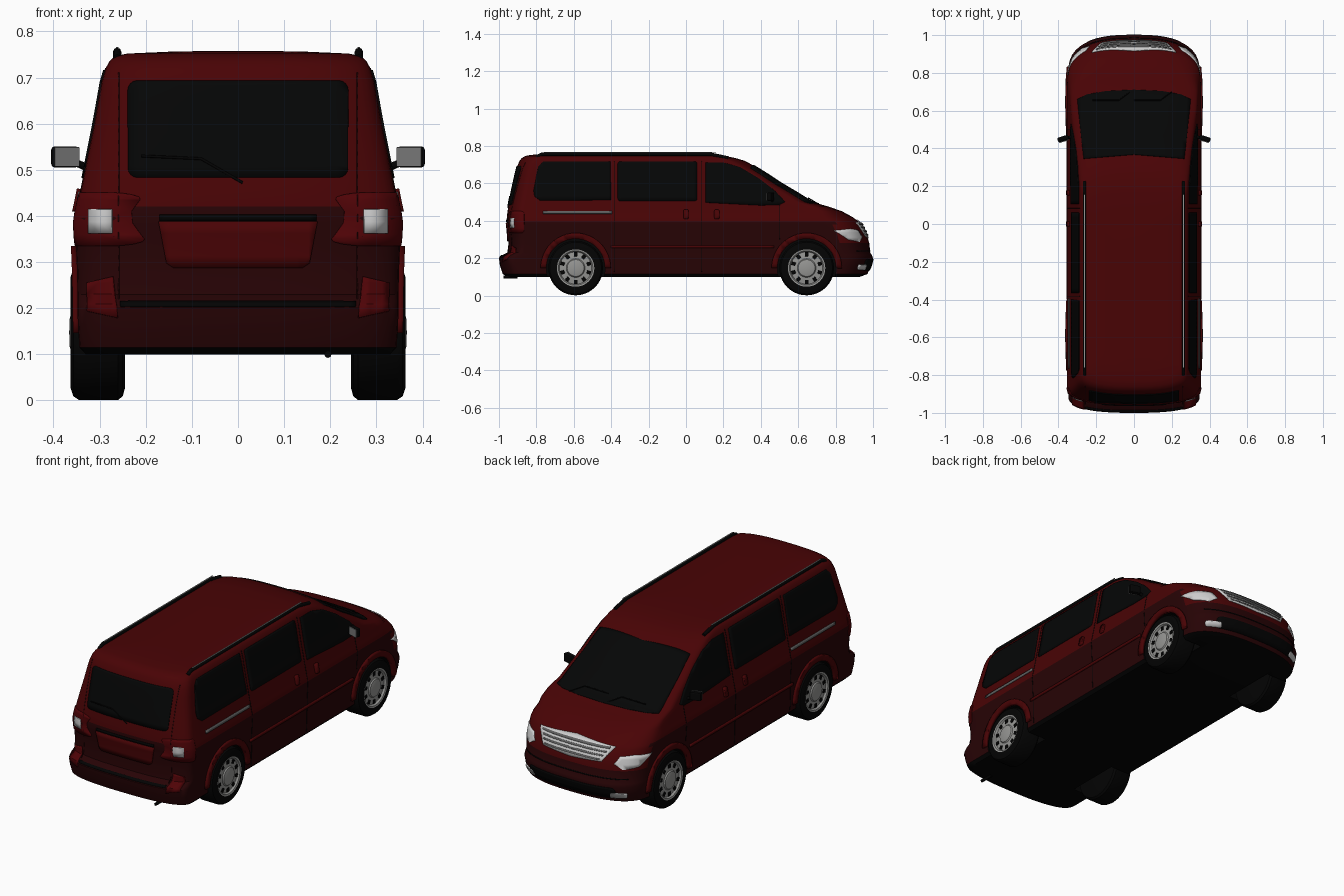
import bpy, bmesh, math
from mathutils import Vector
from mathutils.bvhtree import BVHTree

if "Cube" in bpy.data.objects:
    bpy.data.objects.remove(bpy.data.objects["Cube"])


def material(name, r, g, b):
    m = bpy.data.materials.new(name)
    m.use_nodes = True
    m.diffuse_color = (r, g, b, 1)
    m.node_tree.nodes["Principled BSDF"].inputs["Base Color"].default_value = (r, g, b, 1)
    return m


RED = material("dark red paint", .066, .001, .0015)
DEEP = material("deep red lower paint", .02, .001, .0015)
BLACK = material("black rubber", .001, .001, .001)
GLASS = material("tinted glass", .0015, .0018, .0018)
CHROME = material("chrome", .62, .62, .62)
RIM = material("rim grey", .3, .3, .29)
GREY = material("trim grey", .12, .12, .12)
MIRROR = material("mirror glass", .18, .18, .18)
LAMP = material("lamp red", .078, .001, .002)


def finish(name, bm, mats, angle=40):
    bmesh.ops.recalc_face_normals(bm, faces=bm.faces)
    me = bpy.data.meshes.new(name)
    bm.to_mesh(me)
    bm.free()
    ob = bpy.data.objects.new(name, me)
    bpy.context.collection.objects.link(ob)
    for m in mats:
        me.materials.append(m)
    smooth(ob, angle)
    return ob


def smooth(ob, angle):
    bpy.ops.object.select_all(action="DESELECT")
    ob.select_set(True)
    bpy.context.view_layer.objects.active = ob
    bpy.ops.object.shade_smooth_by_angle(angle=math.radians(angle))


# Body shell: stacked plan outlines (height, half width, nose y, tail y)
LAYERS = [(.10, .33, .93, -.95), (.115, .344, .97, -.98), (.16, .347, .99, -.995),
          (.20, .348, 1.0, -1.0), (.215, .348, .995, -.985), (.23, .348, .985, -.955),
          (.28, .349, .98, -.949), (.33, .351, .965, -.952), (.38, .354, .94, -.957),
          (.395, .354, .925, -.959), (.42, .348, .89, -.958), (.45, .342, .835, -.954),
          (.475, .337, .765, -.95), (.50, .332, .675, -.945), (.55, .322, .595, -.935),
          (.60, .312, .51, -.924), (.65, .303, .435, -.913), (.69, .296, .37, -.903),
          (.72, .287, .315, -.89), (.735, .279, .265, -.878), (.746, .268, .21, -.86),
          (.752, .24, .15, -.83), (.756, .15, .05, -.76), (.758, .05, -.1, -.6)]
SIDE_STEPS, CORNER_STEPS, POWER = 24, 12, 2.6


def outline(z, w, nose, tail):
    cn = .2 if z < .44 else .14 if z < .46 else .1
    ct = .09
    quarter = [i / CORNER_STEPS * math.pi / 2 for i in range(CORNER_STEPS + 1)]
    arc = [(math.cos(t) ** (2 / POWER), math.sin(t) ** (2 / POWER)) for t in quarter[:-1]] + [(0, 1)]
    half = [(w * a, tail + ct - ct * b) for a, b in reversed(arc)]
    y0, y1 = tail + ct, nose - cn
    half += [(w, y0 + (y1 - y0) * i / SIDE_STEPS) for i in range(1, SIDE_STEPS)]
    half += [(w * a, y1 + cn * b) for a, b in arc]
    return half + [(-x, y) for x, y in reversed(half[1:-1])]


bm = bmesh.new()
rings = [[bm.verts.new((x, y, row[0])) for x, y in outline(*row)] for row in LAYERS]
for lo, hi in zip(rings, rings[1:]):
    for i in range(len(lo)):
        j = (i + 1) % len(lo)
        bm.faces.new((lo[i], lo[j], hi[j], hi[i]))
bm.faces.new(rings[0])
bm.faces.new(rings[-1])
body = finish("body", bm, [RED, BLACK, DEEP], 35)
surface = BVHTree.FromObject(body, bpy.context.evaluated_depsgraph_get())

# Wheel arches cut from the shell
AXLES, HUB_Z, ARCH = (-.59, .645), .147, .157
for s in (1, -1):
    for y in AXLES:
        bpy.ops.mesh.primitive_cylinder_add(vertices=48, radius=ARCH, depth=.3,
                                            location=(s * .37, y, HUB_Z), rotation=(0, math.pi / 2, 0))
        cutter = bpy.context.object
        cutter.hide_render = True
        mod = body.modifiers.new("arch", "BOOLEAN")
        mod.operation, mod.object, mod.solver = "DIFFERENCE", cutter, "EXACT"
        bpy.context.view_layer.objects.active = body
        bpy.ops.object.modifier_apply(modifier=mod.name)
        bpy.data.objects.remove(cutter)

# Black underside and arches, deep red below the waistline
for f in body.data.polygons:
    c = f.center
    in_arch = abs(c.x) > .2 and any(math.hypot(c.y - y, c.z - HUB_Z) < ARCH + .001 for y in AXLES)
    waist = .28 if c.y > .8 else .42 if c.y < -.9 and abs(c.x) < .262 else .395
    if in_arch or (f.normal.z < -.5 and c.z < .12):
        f.material_index = 1
    else:
        f.material_index = 2 if c.z < waist else 0
smooth(body, 35)

# Plates wrapped onto the shell: each frame gives a start point and a ray direction
FRAMES = {
    "left": lambda a, b: ((2, a, b), (-1, 0, 0)),
    "right": lambda a, b: ((-2, a, b), (1, 0, 0)),
    "nose": lambda a, b: ((a, 2, b), (0, -1, 0)),
    "tail": lambda a, b: ((a, -2, b), (0, 1, 0)),
    "top": lambda a, b: ((a, b, 2), (0, 0, -1)),
    "left corner": lambda a, b: ((2 - a * .707, 2 + a * .707, b), (-.707, -.707, 0)),
    "right corner": lambda a, b: ((a * .707 - 2, 2 + a * .707, b), (.707, -.707, 0)),
}


def plate(name, frame, points, mat, lift=.004, step=.025):
    bm = bmesh.new()
    bm.faces.new([bm.verts.new((a, b, 0)) for a, b in points])
    for axis in (0, 1):
        n = Vector((1 - axis, axis, 0))
        vals = [p[axis] for p in points]
        v = min(vals) + step
        while v < max(vals):
            bmesh.ops.bisect_plane(bm, geom=bm.verts[:] + bm.edges[:] + bm.faces[:],
                                   plane_co=n * v, plane_no=n)
            v += step
    lost = []
    for v in bm.verts:
        start, ray = map(Vector, FRAMES[frame](v.co.x, v.co.y))
        hit = surface.ray_cast(start, ray)
        if hit[0] is None:
            lost.append(v)
        else:
            v.co = hit[0] + hit[1] * lift * (1 if hit[1].dot(ray) < 0 else -1)
    bmesh.ops.delete(bm, geom=lost, context="VERTS")
    ob = finish(name, bm, [mat])
    # face outward, then give the plate depth down to the shell
    _, ray = FRAMES[frame](0, 0)
    if sum(f.normal.dot(Vector(ray)) for f in ob.data.polygons) > 0:
        ob.data.flip_normals()
    mod = ob.modifiers.new("depth", "SOLIDIFY")
    mod.thickness, mod.offset = lift + .002, -1


def rect(a0, b0, a1, b1):
    return [(a0, b0), (a1, b0), (a1, b1), (a0, b1)]


def rounded(a0, b0, a1, b1, r):
    pts = []
    for k, (a, b) in enumerate(((a1 - r, b1 - r), (a0 + r, b1 - r), (a0 + r, b0 + r), (a1 - r, b0 + r))):
        pts += [(a + r * math.cos((k + i / 4) * math.pi / 2), b + r * math.sin((k + i / 4) * math.pi / 2))
                for i in range(5)]
    return pts


def mirrored(points):
    return points + [(-a, b) for a, b in reversed(points) if a]


def box(name, loc, size, mat, rot=(0, 0, 0), bevel=.004):
    bpy.ops.mesh.primitive_cube_add(size=1, location=loc, rotation=rot)
    ob = bpy.context.object
    ob.name = name
    ob.scale = size
    bpy.ops.object.transform_apply(location=False, rotation=False)
    ob.data.materials.append(mat)
    mod = ob.modifiers.new("bevel", "BEVEL")
    mod.width, mod.segments = bevel, 2


def rod(name, pts, radius, mat):
    cu = bpy.data.curves.new(name, "CURVE")
    cu.dimensions, cu.bevel_depth, cu.bevel_resolution, cu.use_fill_caps = "3D", radius, 2, True
    sp = cu.splines.new("POLY")
    sp.points.add(len(pts) - 1)
    for p, co in zip(sp.points, pts):
        p.co = (*co, 1)
    cu.materials.append(mat)
    bpy.context.collection.objects.link(bpy.data.objects.new(name, cu))


# Windscreen, rear glass and tail details
plate("windscreen", "top", mirrored([(0, .71), (.15, .703), (.25, .685), (.3, .66), (.266, .345), (0, .367)]), GLASS)
plate("rear_glass", "tail", rounded(-.238, .483, .238, .692, .02), GLASS)
plate("plate_recess", "tail", rect(-.17, .39, .17, .403), BLACK)
plate("plate_panel", "tail", mirrored([(0, .288), (.14, .288), (.155, .298), (.172, .388), (0, .388)]), RED, .006)
plate("tailgate_gap", "tail", rect(-.255, .203, .255, .214), BLACK, .003)
for s in (1, -1):
    plate("tailgate_seam", "tail", rect(s * .257, .22, s * .26, .71), DEEP, .001)
    plate("reverse_lamp", "tail", rect(s * .272, .363, s * .322, .414), CHROME, .006)
    plate("rear_reflector", "tail", [(s * .26, .18), (s * .325, .195), (s * .325, .255), (s * .27, .268)], LAMP, .006)
rod("rear_wiper", [(.01, -.953, .472), (-.08, -.944, .524), (-.21, -.944, .53)], .003, BLACK)
rod("exhaust", [(.195, -.9, .1), (.195, -.975, .1)], .008, BLACK)

# Nose: grille with slots, intake, wipers
plate("grille_frame", "nose", mirrored([(0, .402), (.222, .388), (.17, .315), (0, .305)]), CHROME, .005)
for i in range(4):
    z, w = .32 + i * .019, .162 + i * .013
    plate("grille_slot", "nose", mirrored([(0, z + .008), (w, z + .007), (w - .004, z), (0, z - .001)]), GREY, .008)
plate("lower_intake", "nose", rounded(-.25, .135, .25, .195, .02), BLACK)
plate("front_bumper_line", "nose", rect(-.3, .235, .3, .24), BLACK, .002)
for x in (-.02, .2):
    rod("front_wiper", [(x, .7, .494), (x - .06, .655, .521), (x - .2, .655, .519)], .003, BLACK)

# Parts on both flanks
FRONT_WINDOW = [(.105, .497), (.105, .71), (.2, .71), (.29, .685), (.39, .625), (.48, .555), (.53, .5), (.5, .485), (.4, .482)]
REAR_WINDOW = [(-.81, .53), (-.815, .56), (-.79, .69), (-.765, .715), (-.405, .715), (-.4, .51), (-.78, .508)]
for s, side in ((1, "left"), (-1, "right")):
    plate("front_window", side, FRONT_WINDOW, GLASS)
    plate("middle_window", side, rounded(-.365, .506, .06, .716, .012), GLASS)
    plate("rear_side_window", side, REAR_WINDOW, GLASS)
    plate("slide_rail", side, rect(-.765, .437, -.395, .452), GREY, .005)
    plate("side_moulding", side, rect(-.4, .255, .47, .268), RED, .008)
    plate("tail_lamp", side, rounded(-.945, .335, -.865, .45, .015), LAMP, .004)
    for y in (-.385, .083):
        plate("door_seam", side, rect(y, .125, y + .003, .72), BLACK, .001)
    plate("front_door_seam", side, rect(.5, .3, .503, .48), BLACK, .001)
    for y in (0, .165):
        plate("door_handle", side, rounded(y - .014, .408, y + .014, .458, .008), RED, .009)
    for y in AXLES:
        arcs = [[(y + r * math.cos(math.pi * i / 24), HUB_Z + r * math.sin(math.pi * i / 24)) for i in range(25)]
                for r in (ARCH - .001, .188)]
        plate("arch_lip", side, arcs[0] + arcs[1][::-1], RED, .011)
    lens = [(.31, .348), (.4, .356), (.47, .348), (.5, .312), (.46, .286), (.38, .298)]
    plate("headlamp", side + " corner", lens, CHROME)
    plate("fog_lamp", side + " corner", rounded(.44, .138, .52, .166, .01), CHROME, .006)
    # Roof rails
    rail = [(s * .262, y, z) for y, z in ((-.8, .742), (-.77, .756), (.13, .756), (.225, .736))]
    rod("roof_rail", rail, .009, BLACK)
    box("roof_rail_trim", (s * .262, -.3, .765), (.006, .92, .003), RIM, bevel=.0005)
    # Mirrors
    turn = (0, 0, -s * .3)
    box("mirror_shell", (s * .375, .452, .528), (.06, .026, .046), BLACK, turn, .008)
    box("mirror_glass", (s * .371, .438, .528), (.056, .004, .042), MIRROR, turn, .001)
    rod("mirror_arm", [(s * .318, .465, .5), (s * .35, .457, .515)], .008, BLACK)


# Wheels: lathed tyre and rim, ten dark slots
def lathe(name, profile, loc, s, mat):
    bm = bmesh.new()
    vs = [bm.verts.new((s * x, 0, r)) for x, r in profile]
    es = [bm.edges.new(p) for p in zip(vs, vs[1:])]
    bmesh.ops.spin(bm, geom=vs + es, cent=(0, 0, 0), axis=(1, 0, 0), angle=math.tau, steps=40)
    bmesh.ops.remove_doubles(bm, verts=bm.verts, dist=.0005)
    finish(name, bm, [mat], 35).location = loc


TYRE = [(-.06, 0), (-.06, .12), (-.055, .138), (-.045, .146), (.04, .146), (.052, .138), (.058, .12), (.058, .1), (.046, .096), (.04, 0)]
DISC = [(.04, .1), (.058, .1), (.056, .092), (.046, .086), (.05, .05), (.056, .045), (.06, .03), (.061, 0)]
for s in (1, -1):
    for y in AXLES:
        hub = Vector((s * .305, y, HUB_Z))
        lathe("tyre", TYRE, hub, s, BLACK)
        lathe("rim", DISC, hub, s, RIM)
        for k in range(10):
            t = k * math.tau / 10
            spot = hub + Vector((s * .048, -math.sin(t) * .074, math.cos(t) * .074))
            box("rim_slot", spot, (.006, .019, .022), BLACK, (t, 0, 0), .002)
